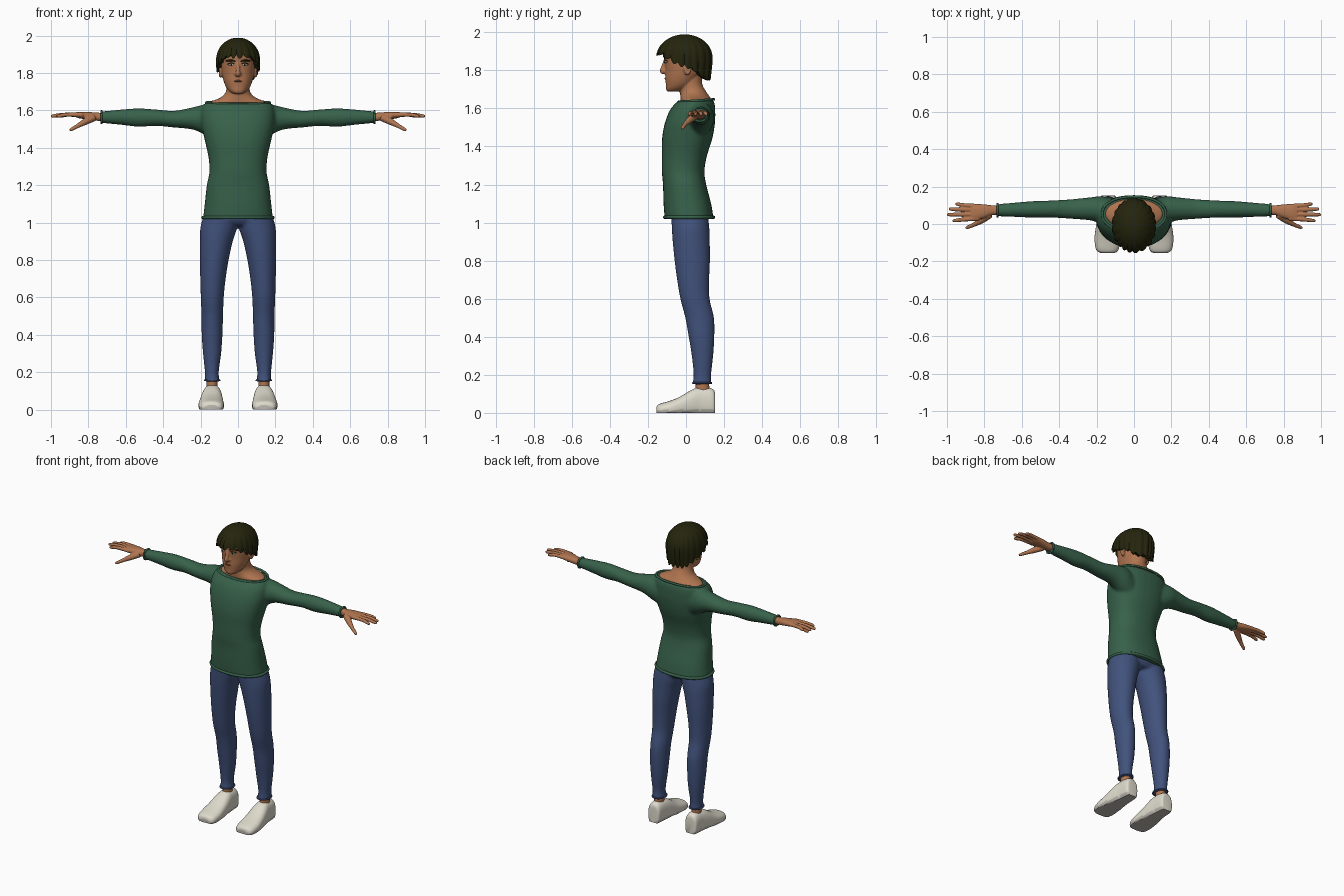
import bpy, bmesh, math
from mathutils import Vector

cube = bpy.data.objects.get("Cube")
if cube:
    bpy.data.objects.remove(cube, do_unlink=True)


def material(name, r, g, b):
    col = [(c / 255 / 12.92 if c < 11 else ((c / 255 + 0.055) / 1.055) ** 2.4) for c in (r, g, b)] + [1]
    m = bpy.data.materials.new(name)
    m.use_nodes = True
    m.diffuse_color = col
    bsdf = next(n for n in m.node_tree.nodes if n.type == 'BSDF_PRINCIPLED')
    bsdf.inputs["Base Color"].default_value = col
    return m


GREEN = material("sweater green", 55, 97, 74)
BLUE = material("denim blue", 65, 82, 124)
SKIN = material("skin", 176, 117, 80)
HAIR = material("dark hair", 36, 36, 13)
SHOE = material("shoe white", 222, 218, 204)
SOLE = material("sole grey", 188, 184, 176)
LIP = material("lip", 140, 84, 62)
EYE = material("eye white", 205, 200, 192)


def smooth_rows(rows, steps=4):
    """Catmull-Rom interpolation of rows of numbers."""
    out = []
    for i in range(len(rows) - 1):
        a, b, c, d = (rows[max(0, min(len(rows) - 1, i + k))] for k in (-1, 0, 1, 2))
        for s in range(steps):
            t = s / steps
            out.append([0.5 * (2 * q + (r - p) * t + (2 * p - 5 * q + 4 * r - w) * t * t
                               + (3 * q - p - 3 * r + w) * t ** 3) for p, q, r, w in zip(a, b, c, d)])
    return out + [list(rows[-1])]


def skin_rings(bm, rings, closed=False):
    """Bridge point rings with quads and cap the ends."""
    vs = [[bm.verts.new(p) for p in ring] for ring in rings]
    n = len(vs[0])
    for i in range(len(vs) if closed else len(vs) - 1):
        lo, hi = vs[i], vs[(i + 1) % len(vs)]
        for j in range(n):
            bm.faces.new((lo[j], lo[(j + 1) % n], hi[(j + 1) % n], hi[j]))
    if not closed:
        bm.faces.new(vs[0][::-1])
        bm.faces.new(vs[-1])


def oval(axis, t, lo1, hi1, lo2, hi2, power=2.0, sides=32, floor=False):
    """Superellipse ring at t on an axis, from its extents on the other two axes."""
    pts = []
    for k in range(sides):
        a = math.tau * k / sides
        c, s = math.cos(a), math.sin(a)
        u = (lo1 + hi1) / 2 + (hi1 - lo1) / 2 * math.copysign(abs(c) ** (2 / power), c)
        v = (lo2 + hi2) / 2 + (hi2 - lo2) / 2 * math.copysign(abs(s) ** (2 / power), s)
        if floor:
            v = max(v, 0)
        pts.append(Vector({'z': (u, v, t), 'x': (t, u, v), 'y': (u, t, v)}[axis]))
    return pts


def loft(bm, axis, rows, **kw):
    skin_rings(bm, [oval(axis, *row, **kw) for row in smooth_rows(rows)])


def wide(rows):
    """Rows of height, half width, front, back as symmetric extents."""
    return [(z, -w, w, f, b) for z, w, f, b in rows]


def tube(bm, rows, closed=False, sides=10):
    """Round tube through rows of x, y, z, radius."""
    rows = rows if closed else smooth_rows(rows)
    pts = [Vector(r[:3]) for r in rows]
    rings = []
    for i, p in enumerate(pts):
        nxt = pts[(i + 1) % len(pts)] if closed else pts[min(i + 1, len(pts) - 1)]
        d = (nxt - (pts[i - 1] if closed or i else p)).normalized()
        ref = Vector((0, 0, 1)) if abs(d.z) < 0.8 else Vector((0, 1, 0))
        u = d.cross(ref).normalized()
        v = u.cross(d)
        rings.append([p + rows[i][3] * (u * math.cos(math.tau * k / sides) + v * math.sin(math.tau * k / sides))
                      for k in range(sides)])
    skin_rings(bm, rings, closed)


def finish(name, bm, mats, mirror=False, voxel=0, relax=3):
    bmesh.ops.recalc_face_normals(bm, faces=bm.faces)
    for f in bm.faces:
        f.smooth = True
    me = bpy.data.meshes.new(name)
    bm.to_mesh(me)
    bm.free()
    me.set_sharp_from_angle(angle=math.radians(45))
    for m in mats:
        me.materials.append(m)
    ob = bpy.data.objects.new(name, me)
    bpy.context.scene.collection.objects.link(ob)
    if mirror:
        ob.modifiers.new("mirror", 'MIRROR').use_mirror_merge = False
    if voxel:
        r = ob.modifiers.new("fuse", 'REMESH')
        r.mode, r.voxel_size, r.use_smooth_shade = 'VOXEL', voxel, True
        s = ob.modifiers.new("relax", 'SMOOTH')
        s.factor, s.iterations = 0.5, relax
    return ob


def hoop(name, mat, axis, row, radius, tilt=0, mirror=False):
    """Rolled fabric edge around an oval."""
    bm = bmesh.new()
    tube(bm, [(p.x, p.y, p.z + tilt * p.y, radius) for p in oval(axis, *row, power=2.2, sides=48)], closed=True)
    finish(name, bm, [mat], mirror)


# Sweater: torso and sleeves fused
bm = bmesh.new()
loft(bm, 'z', wide([(1.02, .187, -.112, .145), (1.1, .178, -.118, .132), (1.2, .167, -.121, .106),
                    (1.27, .153, -.127, .097), (1.35, .158, -.127, .11), (1.44, .178, -.126, .138),
                    (1.52, .195, -.112, .152), (1.58, .197, -.09, .154), (1.615, .19, -.067, .152),
                    (1.64, .175, -.04, .147)]), power=2.3)
loft(bm, 'x', [(.08, 0, .13, 1.42, 1.625), (.17, .005, .148, 1.465, 1.632), (.24, .02, .142, 1.497, 1.617),
               (.34, .028, .132, 1.508, 1.598), (.44, .034, .126, 1.517, 1.605), (.53, .034, .123, 1.512, 1.611),
               (.62, .037, .116, 1.522, 1.605), (.735, .041, .106, 1.533, 1.594)])
finish("sweater", bm, [GREEN], True, 0.009, 5)
hoop("sweater_hem", GREEN, 'z', (1.028, -.187, .187, -.112, .144), .009)
hoop("neckline", GREEN, 'z', (1.637, -.17, .17, -.04, .146), .007, .07)
hoop("sleeve_cuff", GREEN, 'x', (.73, .04, .107, 1.532, 1.595), .006, mirror=True)

# Jeans: hips and legs fused
bm = bmesh.new()
loft(bm, 'z', wide([(.985, .1, -.05, .1), (1.02, .17, -.075, .12), (1.1, .165, -.085, .11)]), power=2.3)
loft(bm, 'z', [(.15, .097, .178, .033, .135), (.2, .103, .177, .04, .132), (.3, .09, .187, .03, .143),
               (.4, .083, .194, .014, .149), (.5, .08, .195, -.004, .147), (.6, .076, .199, -.03, .124),
               (.7, .066, .202, -.047, .122), (.8, .05, .204, -.06, .126), (.9, .028, .204, -.07, .125),
               (.98, .003, .2, -.075, .122), (1.08, 0, .17, -.08, .11)])
finish("jeans", bm, [BLUE], True, 0.009)
hoop("jeans_hem", BLUE, 'z', (.157, .099, .177, .036, .133), .005, mirror=True)

# Ankles and shoes
bm = bmesh.new()
loft(bm, 'z', [(.08, .108, .17, .05, .125), (.19, .111, .167, .052, .12)])
finish("ankles", bm, [SKIN], True)
bm = bmesh.new()
loft(bm, 'y', [(.153, .11, .165, -.01, .085), (.143, .096, .18, -.02, .124), (.08, .09, .186, -.02, .134),
               (.035, .084, .195, -.02, .124), (-.03, .078, .206, -.02, .086), (-.08, .075, .211, -.02, .065),
               (-.13, .08, .205, -.02, .05), (-.15, .093, .19, -.015, .04), (-.156, .11, .17, 0, .025)],
     power=2.5, floor=True)
for f in bm.faces:
    f.material_index = int(f.calc_center_median().z < 0.015)
finish("shoes", bm, [SHOE, SOLE], True)

# Hands: palm, four fingers and thumb fused
bm = bmesh.new()
loft(bm, 'x', [(.71, .05, .098, 1.542, 1.587), (.76, .047, .1, 1.545, 1.588), (.8, .032, .105, 1.55, 1.592),
               (.85, .02, .107, 1.558, 1.592), (.872, .024, .102, 1.565, 1.588)], power=2.4)
for y, tip_x, tip_y in ((.029, .97, .018), (.052, 1.0, .05), (.075, .99, .08), (.095, .955, .106)):
    mid = (.86 + tip_x) / 2
    tube(bm, [(.83, y, 1.575, .0125), (mid, (y + tip_y) / 2, 1.577, .011),
              (tip_x - .012, tip_y, 1.57, .0095), (tip_x, tip_y, 1.568, .005)])
tube(bm, [(.77, .05, 1.562, .02), (.815, .02, 1.54, .018), (.855, -.003, 1.518, .012),
          (.89, -.018, 1.498, .0095), (.9, -.021, 1.493, .005)])
finish("hands", bm, [SKIN], True, 0.004, 2)

# Head, neck, shoulders, nose and ears fused
bm = bmesh.new()
loft(bm, 'z', wide([(1.61, .155, -.025, .13), (1.642, .152, -.028, .135), (1.665, .1, -.03, .122),
                    (1.69, .07, -.032, .105), (1.73, .06, -.035, .085), (1.8, .06, -.03, .085)]))
loft(bm, 'z', wide([(1.688, .022, -.096, -.04), (1.7, .044, -.105, 0), (1.725, .064, -.106, .035),
                    (1.76, .078, -.109, .065), (1.8, .087, -.109, .09), (1.85, .092, -.113, .1),
                    (1.9, .092, -.116, .105), (1.95, .07, -.085, .08)]), power=2.15)
tube(bm, [(0, -.108, 1.855, .009), (0, -.119, 1.82, .011), (0, -.124, 1.797, .014), (0, -.115, 1.784, .01)])
tube(bm, [(.012, -.108, 1.797, .008), (.013, -.115, 1.79, .008)])
loft(bm, 'x', [(.075, -.005, .015, 1.785, 1.83), (.092, -.012, .026, 1.775, 1.84), (.101, -.01, .028, 1.78, 1.842)])
finish("head_and_neck", bm, [SKIN], True, 0.005, 2)

# Eyes, brows and mouth
bm = bmesh.new()
loft(bm, 'y', [(-.113, .026, .048, 1.84, 1.849), (-.09, .02, .054, 1.837, 1.852)])
finish("eyes", bm, [EYE], True)
bm = bmesh.new()
loft(bm, 'y', [(-.115, .032, .041, 1.839, 1.849), (-.1, .031, .042, 1.838, 1.85)])
tube(bm, [(.018, -.109, 1.849, .002), (.036, -.109, 1.853, .003), (.057, -.095, 1.847, .002)])
tube(bm, [(.013, -.114, 1.861, .003), (.036, -.109, 1.867, .005), (.064, -.092, 1.865, .003)])
finish("irises_and_brows", bm, [HAIR], True)
bm = bmesh.new()
tube(bm, [(-.028, -.1, 1.754, .002), (-.01, -.107, 1.757, .0045), (.01, -.107, 1.757, .0045), (.028, -.1, 1.754, .002)])
finish("mouth", bm, [LIP])

# Hair: bowl cut with grooved locks, low at the nape and high over the brow
bm = bmesh.new()
count, rows = 160, 14
rings = [[] for _ in range(rows + 2)]
for k in range(count):
    a = math.tau * k / count
    c, s = math.cos(a), math.sin(a)
    lock = abs(math.sin(10 * a + 0.8 * math.sin(3 * a)))
    edge = 1.832 - 0.07 * s - 0.02 * lock + 0.006 * math.sin(5 * a)
    for i in range(rows + 1):
        t = (i + 0.3) / (rows + 0.3)
        z = 1.988 - (1.988 - edge) * t ** 1.6
        h = max(0, min(1, (z - 1.865) / 0.124))
        r = math.sqrt(max(0.001, 1 - h ** 2.2)) * (0.955 + 0.06 * lock * t)
        r *= 1 - 0.9 * max(0, 1.85 - z)
        rings[i].append(Vector((0.119 * r * c, -0.007 + 0.148 * r * s, z)))
    end = rings[rows][-1]
    rings[rows + 1].append(Vector((end.x * 0.72, end.y * 0.72, end.z + 0.012)))
skin_rings(bm, rings)
finish("hair", bm, [HAIR])
